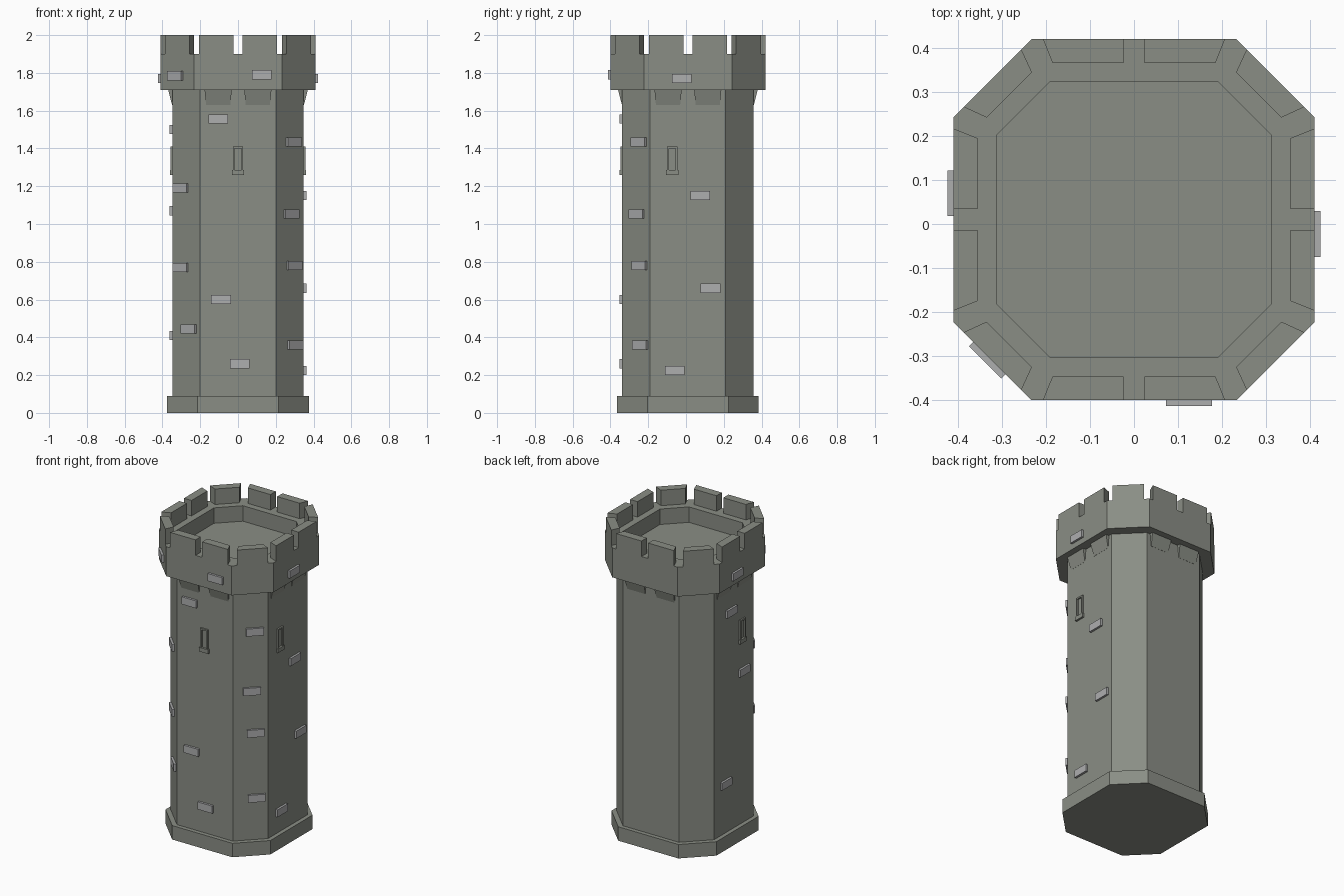
import bpy, bmesh, math
from mathutils import Vector

if "Cube" in bpy.data.objects:
    bpy.data.objects.remove(bpy.data.objects["Cube"])

CY = 0.01                      # tower axis sits slightly behind the origin


def material(name, rgb):
    m = bpy.data.materials.new(name)
    m.diffuse_color = (*rgb, 1)
    m.use_nodes = True
    m.node_tree.nodes["Principled BSDF"].inputs["Base Color"].default_value = m.diffuse_color
    return m


STONE = material("grey stone", (0.255, 0.27, 0.235))
PALE = material("pale brick", (0.42, 0.425, 0.43))


def finish(name, bm, mat):
    bmesh.ops.recalc_face_normals(bm, faces=bm.faces)
    me = bpy.data.meshes.new(name)
    bm.to_mesh(me)
    bm.free()
    me.materials.append(mat)
    ob = bpy.data.objects.new(name, me)
    ob.location.y = CY
    bpy.context.collection.objects.link(ob)
    return ob


def octagon(h, e):
    return [(h, -e), (h, e), (e, h), (-e, h), (-h, e), (-h, -e), (-e, -h), (e, -h)]


def loft(name, profile, mat):
    """Stack octagons given as (half width, half edge, z) and cap both ends."""
    bm = bmesh.new()
    rings = [[bm.verts.new((x, y, z)) for x, y in octagon(h, e)] for h, e, z in profile]
    for a, b in zip(rings, rings[1:]):
        for i in range(8):
            j = (i + 1) % 8
            bm.faces.new((a[i], a[j], b[j], b[i]))
    bm.faces.new(rings[0])
    bm.faces.new(rings[-1])
    return finish(name, bm, mat)


def hull(bm, bottom, top):
    """Closed solid between two matching loops of points."""
    a = [bm.verts.new(p) for p in bottom]
    b = [bm.verts.new(p) for p in top]
    n = len(a)
    bm.faces.new(a)
    bm.faces.new(b)
    for i in range(n):
        j = (i + 1) % n
        bm.faces.new((a[i], a[j], b[j], b[i]))


def wall_point(deg, dist, s, out, z):
    """Point on the wall facing deg: s along the wall, out from its surface."""
    a = math.radians(deg)
    n, t = Vector((math.cos(a), math.sin(a), 0)), Vector((-math.sin(a), math.cos(a), 0))
    return n * (dist + out) + t * s + Vector((0, 0, z))


def wall_box(bm, deg, dist, s, z, w, h, depth):
    def rect(out):
        return [wall_point(deg, dist, s + i * w / 2, out, z + k * h / 2)
                for i, k in ((-1, -1), (1, -1), (1, 1), (-1, 1))]
    hull(bm, rect(-0.01), rect(depth))


# Main tower body
loft("base_plinth", [(0.375, 0.215, 0), (0.375, 0.215, 0.09)], STONE)
loft("tower_shaft", [(0.348, 0.2, 0.08), (0.348, 0.2, 1.72)], STONE)
loft("parapet", [(0.41, 0.233, 1.71), (0.41, 0.233, 1.9),
                 (0.313, 0.191, 1.9), (0.313, 0.191, 1.8)], STONE)

# Merlons: two on each main side, one on each corner side
bm = bmesh.new()
main = [(0.024, 0.41), (0.207, 0.41), (0.185, 0.356), (0.024, 0.356)]
corner = [(0.256, 0.387), (0.387, 0.256), (0.335, 0.232), (0.232, 0.335)]
mirrored = [(-x, y) for x, y in main]
for k in range(4):
    c, s = round(math.cos(k * math.pi / 2)), round(math.sin(k * math.pi / 2))
    for shape in (main, mirrored, corner):
        pts = [(x * c - y * s, x * s + y * c) for x, y in shape]
        hull(bm, [(x, y, 1.9) for x, y in pts], [(x, y, 2.0) for x, y in pts])
finish("merlons", bm, STONE)

# Sloping corbels under the parapet on the four main sides
bm = bmesh.new()
for deg in (0, 90, 180, 270):
    for side in (-1, 1):
        s = side * 0.105

        def slab(half, out, z):
            return [wall_point(deg, 0.348, s + i * half, o, z)
                    for i, o in ((-1, -0.01), (1, -0.01), (1, out), (-1, out))]
        hull(bm, slab(0.064, 0.001, 1.63), slab(0.072, 0.022, 1.711))
finish("corbels", bm, STONE)

# Narrow windows: raised frame and sill on front, right and left
bm = bmesh.new()
for deg, s in ((270, 0), (0, -0.083), (180, 0.083)):
    for side in (-1, 1):
        wall_box(bm, deg, 0.348, s + side * 0.0225, 1.347, 0.009, 0.126, 0.01)
    wall_box(bm, deg, 0.348, s, 1.405, 0.036, 0.01, 0.01)
    wall_box(bm, deg, 0.348, s, 1.272, 0.066, 0.026, 0.013)
finish("window_frames", bm, STONE)

# Raised pale bricks: wall direction -> (offset along wall, height)
bricks = {
    270: [(-0.105, 1.555), (-0.09, 0.6), (0.01, 0.26)],
    315: [(0.025, 1.435), (0.008, 1.052), (0.03, 0.78), (0.036, 0.36)],
    0: [(0.065, 1.15), (0.12, 0.66), (-0.07, 0.225)],
    225: [(-0.037, 1.19), (-0.037, 0.77), (0.024, 0.445)],
    180: [(-0.03, 1.5), (0.1, 1.07), (-0.085, 0.41)],
}
bm = bmesh.new()
for deg, spots in bricks.items():
    dist = 0.348 if deg % 90 == 0 else 0.548 / math.sqrt(2)
    for s, z in spots:
        wall_box(bm, deg, dist, s, z, 0.104, 0.048, 0.014)
finish("shaft_bricks", bm, PALE)

bm = bmesh.new()
for deg, s, z in ((270, 0.125, 1.79), (0, -0.033, 1.77), (180, -0.06, 1.77), (225, -0.01, 1.785)):
    dist = 0.41 if deg % 90 == 0 else 0.643 / math.sqrt(2)
    wall_box(bm, deg, dist, s, z, 0.104, 0.048, 0.014)
finish("parapet_bricks", bm, PALE)
